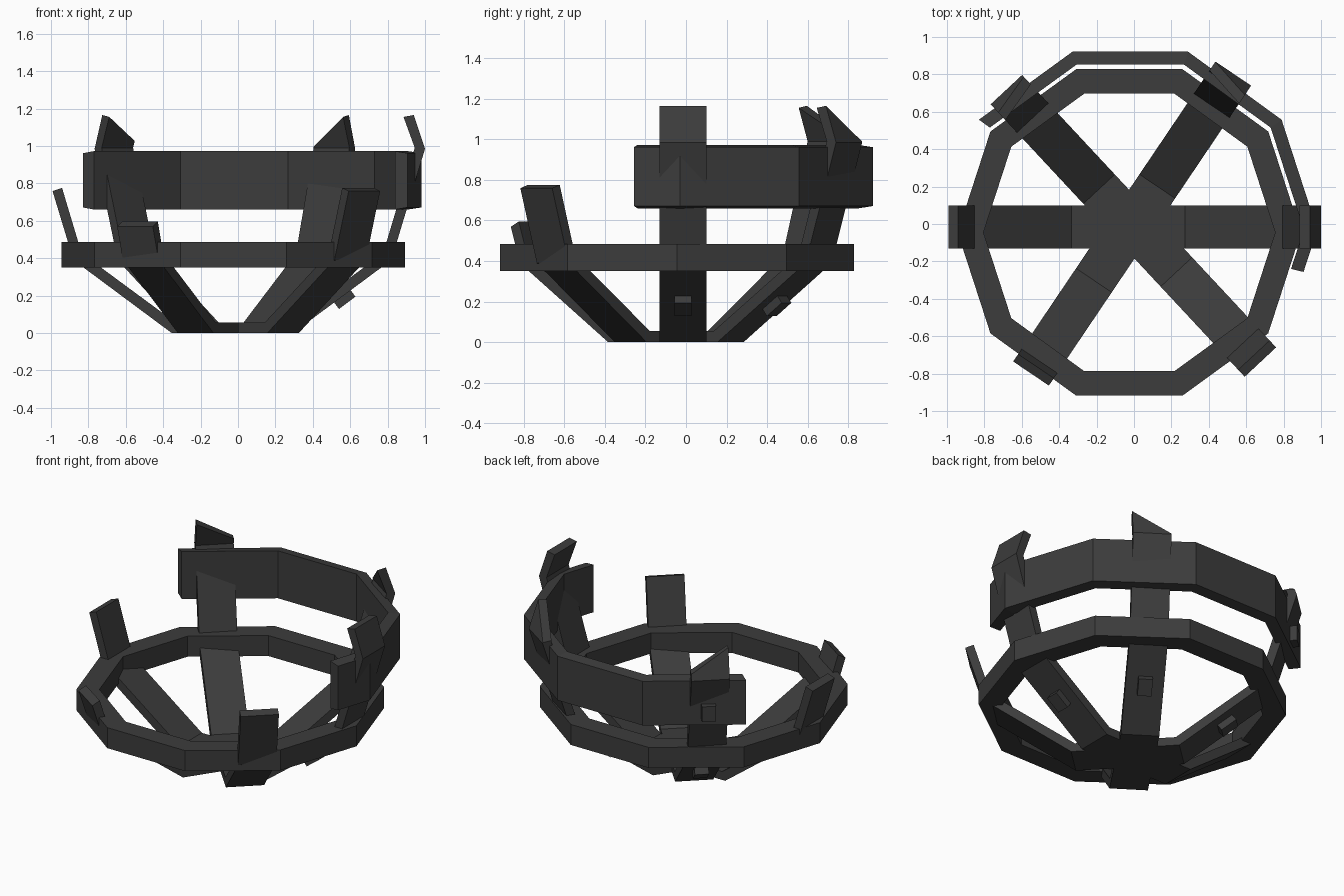
import bpy, bmesh
from math import cos, sin, radians, atan2
from mathutils import Vector, Matrix

if "Cube" in bpy.data.objects:
    bpy.data.objects.remove(bpy.data.objects["Cube"])

iron = bpy.data.materials.new("dark_iron")
iron.diffuse_color = (0.045, 0.045, 0.045, 1)
iron.use_nodes = True
iron.node_tree.nodes["Principled BSDF"].inputs["Base Color"].default_value = iron.diffuse_color


def finish(name, bm):
    bmesh.ops.recalc_face_normals(bm, faces=bm.faces)
    me = bpy.data.meshes.new(name)
    bm.to_mesh(me)
    bm.free()
    me.materials.append(iron)
    ob = bpy.data.objects.new(name, me)
    bpy.context.collection.objects.link(ob)
    return ob


def sweep(name, sections, closed=False):
    """Skin a list of four-cornered sections into one solid."""
    bm = bmesh.new()
    rows = [[bm.verts.new(p) for p in s] for s in sections]
    n = len(rows)
    for i in range(n if closed else n - 1):
        a, b = rows[i], rows[(i + 1) % n]
        for k in range(4):
            j = (k + 1) % 4
            bm.faces.new((a[k], a[j], b[j], b[k]))
    if not closed:
        bm.faces.new(rows[0])
        bm.faces.new(rows[-1])
    return finish(name, bm)


def ring_section(p_out, p_in, z0, z1, bevel=0.0):
    return [(*p_out, z0 + bevel), (*p_out, z1 - bevel), (*p_in, z1), (*p_in, z0)]


def corner(c, r, deg):
    return Vector((c[0] + r * cos(radians(deg)), c[1] + r * sin(radians(deg))))


# Lower ring: closed ten-sided band
c = (-0.025, -0.045)
sweep("lower_ring", [ring_section(corner(c, 0.918, a), corner(c, 0.78, a), 0.35, 0.485)
                     for a in range(0, 360, 36)], closed=True)

# Upper ring: broken band around the back and right
c = (-0.02, -0.03)
pts = [(corner(c, 1.0, a), corner(c, 0.928, a)) for a in (-36, 0, 36, 72, 108, 144)]
pts[0] = tuple(pts[1][k].lerp(pts[0][k], 0.385) for k in (0, 1))
sweep("upper_ring", [ring_section(o, i, 0.66, 0.972, 0.011) for o, i in pts])

# Arm profile as (radius, height): outer and inner face
OUT = [Vector(p) for p in ((0, 0), (0.325, 0), (0.85, 0.39), (1.03, 0.985), (0.97, 1.165))]
INN = [Vector(p) for p in ((0, 0.055), (0.303, 0.055), (0.806, 0.426), (0.975, 0.99), (0.915, 1.155))]
HALF = 0.115


def arm(name, c, deg, last, t_neg, t_pos):
    """Bent strap; 'last' is its final segment, cut at t on each side."""
    u = Vector((cos(radians(deg)), sin(radians(deg)), 0))
    v = Vector((-u.y, u.x, 0))
    base = Vector((c[0], c[1], 0))

    def place(p, s):
        return base + u * p.x + v * s * HALF + Vector((0, 0, p.y))

    secs = []
    for i in range(last + 1):
        row = []
        for prof, s in ((OUT, -1), (OUT, 1), (INN, 1), (INN, -1)):
            p = prof[i]
            if i == last:
                p = prof[i - 1].lerp(p, t_pos if s > 0 else t_neg)
            row.append(place(p, s))
        secs.append(row)
    sweep(name, secs)


def bolt(name, c, deg, r, z, tilt, size):
    """Small block; its local x axis points out of the surface."""
    bm = bmesh.new()
    bmesh.ops.create_cube(bm, size=1, matrix=Matrix.Diagonal((*size, 1)))
    ob = finish(name, bm)
    a = radians(deg)
    ob.matrix_world = (Matrix.Translation((c[0] + r * cos(a), c[1] + r * sin(a), z))
                       @ Matrix.Rotation(a, 4, 'Z') @ Matrix.Rotation(tilt, 4, 'Y'))


# Arms: three crossing straps, each with two ends
C0, C1, C2 = (-0.03, -0.015), (-0.045, -0.05), (0.02, -0.035)
arm("right_arm", C0, 0, 4, 1, 1)
arm("left_arm", C0, 180, 3, 0.62, 0.62)
arm("back_right_arm", C1, 56, 4, 1, 0.03)
arm("front_left_arm", C1, 236, 3, 0.30, 0.30)
arm("back_left_arm", C2, 133, 4, 0.22, 1)
arm("front_right_arm", C2, 313, 3, 0.62, 0.62)

# Bolts under the tall arms, and one on the upper ring
slope = atan2(0.525, 0.39)
for side, cc, deg in (("right", C0, 0), ("back_right", C1, 56), ("back_left", C2, 133)):
    bolt(side + "_bolt", cc, deg, 0.59, 0.193, slope, (0.08, 0.085, 0.11))
bolt("ring_bolt", (-0.02, -0.03), 131, 0.955, 0.76, 0, (0.08, 0.085, 0.1))
